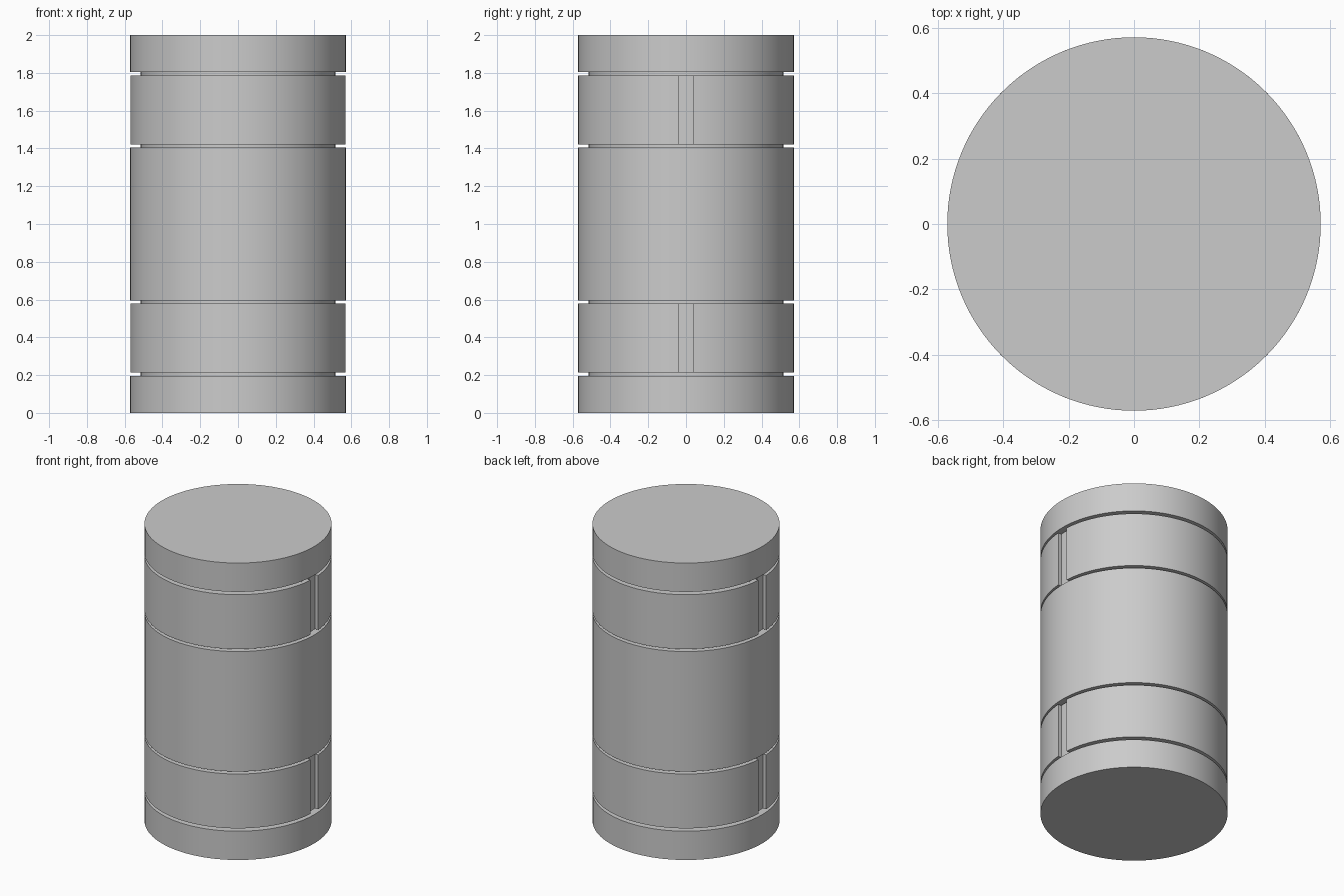
import bpy, bmesh
from math import sin, cos, asin, pi, radians

cube = bpy.data.objects.get("Cube")
if cube:
    bpy.data.objects.remove(cube)

SEGMENTS = 128
OUTER, LINER, GROOVE = 0.571, 0.547, 0.515   # shell, slot floor and groove radii
SLOT = 0.04                                  # half width of the side slots
CAP, BAND_LOW, BAND_HIGH, MIDDLE = 0.194, 0.213, 0.579, 0.596

grey = bpy.data.materials.new("light_grey")
grey.use_nodes = True
colour = (0.6, 0.6, 0.6, 1)
grey.diffuse_color = colour
grey.node_tree.nodes["Principled BSDF"].inputs["Base Color"].default_value = colour


def finish(name, bm):
    bmesh.ops.recalc_face_normals(bm, faces=bm.faces)
    mesh = bpy.data.meshes.new(name)
    bm.to_mesh(mesh)
    bm.free()
    mesh.materials.append(grey)
    obj = bpy.data.objects.new(name, mesh)
    bpy.context.collection.objects.link(obj)
    bpy.ops.object.select_all(action='DESELECT')
    obj.select_set(True)
    bpy.context.view_layer.objects.active = obj
    bpy.ops.object.shade_smooth_by_angle(angle=radians(30))
    return obj


def lathe(name, profile):
    """Turn a (radius, height) profile into a closed solid."""
    bm = bmesh.new()
    rings = [[bm.verts.new((r * cos(2 * pi * i / SEGMENTS), r * sin(2 * pi * i / SEGMENTS), z))
              for i in range(SEGMENTS)] for r, z in profile]
    for a, b in zip(rings, rings[1:]):
        for i in range(SEGMENTS):
            j = (i + 1) % SEGMENTS
            bm.faces.new((a[i], a[j], b[j], b[i]))
    bm.faces.new(rings[0])
    bm.faces.new(rings[-1])
    return finish(name, bm)


def half_shell(name, low, high, side):
    """Half ring with straight, parallel ends beside the slots."""
    steps = SEGMENTS // 2
    bm = bmesh.new()
    rows = []
    for i in range(steps + 1):
        row = []
        for r, z in ((LINER, low), (OUTER, low), (OUTER, high), (LINER, high)):
            start = asin(SLOT / r)
            angle = start + (pi - 2 * start) * i / steps
            row.append(bm.verts.new((r * cos(angle), side * r * sin(angle), z)))
        rows.append(row)
    for a, b in zip(rows, rows[1:]):
        for k in range(4):
            m = (k + 1) % 4
            bm.faces.new((a[k], a[m], b[m], b[k]))
    bm.faces.new(rows[0])
    bm.faces.new(rows[-1])
    return finish(name, bm)


# Grooved body: lower half profile, mirrored to the upper half
lower = [(OUTER, 0), (OUTER, CAP), (GROOVE, CAP), (GROOVE, BAND_LOW), (LINER, BAND_LOW),
         (LINER, BAND_HIGH), (GROOVE, BAND_HIGH), (GROOVE, MIDDLE), (OUTER, MIDDLE)]
lathe("grooved_body", lower + [(r, 2 - z) for r, z in reversed(lower)])

# Two split bands, each made of a front and a back shell
for level, low, high in (("lower", BAND_LOW, BAND_HIGH), ("upper", 2 - BAND_HIGH, 2 - BAND_LOW)):
    for place, side in (("front", -1), ("back", 1)):
        half_shell(f"{level}_{place}_band", low, high, side)
